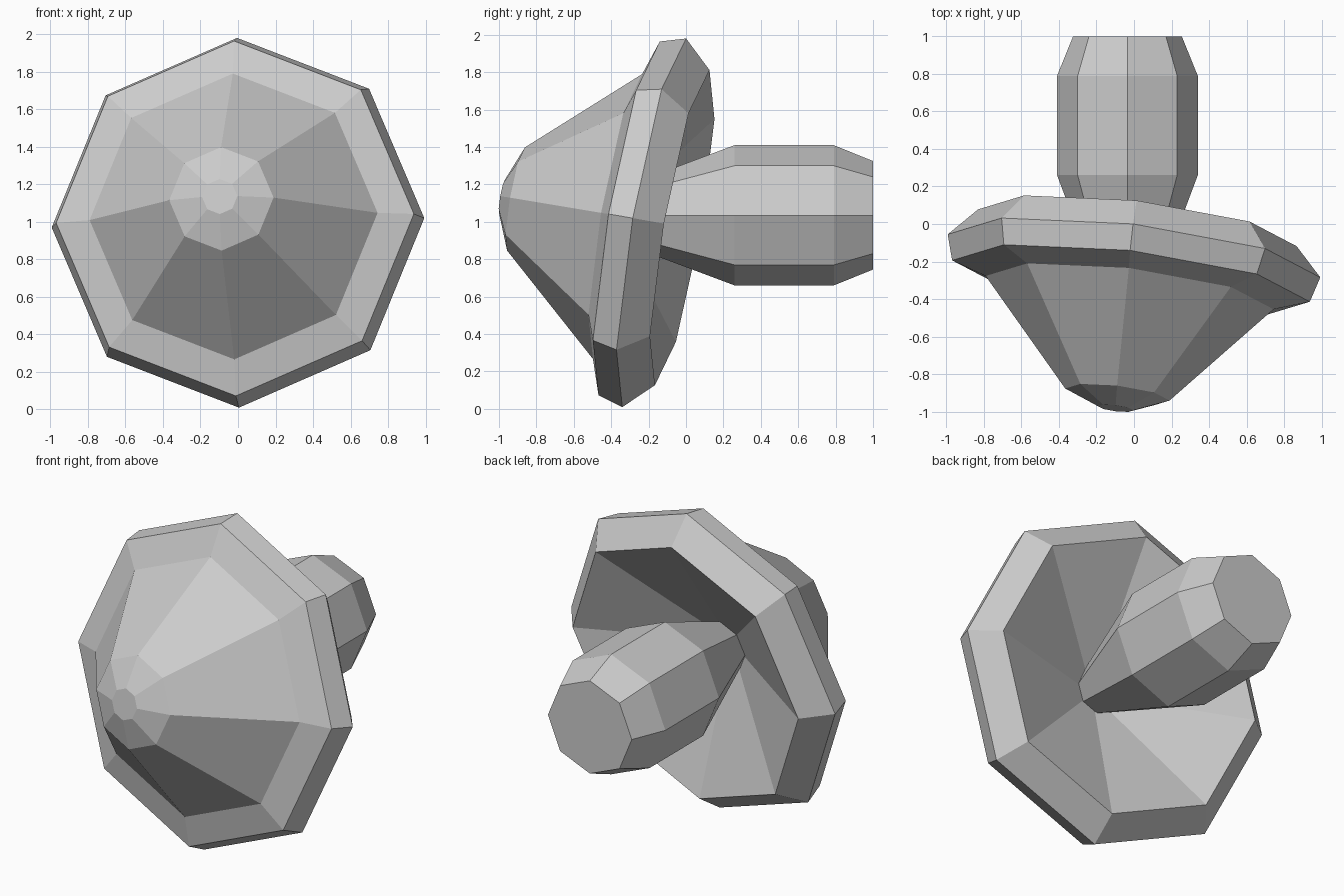
import bpy
import bmesh
import math
from mathutils import Matrix, Vector

SIDES = 8

cube = bpy.data.objects.get("Cube")
if cube:
    bpy.data.objects.remove(cube, do_unlink=True)

# Single grey material
grey = bpy.data.materials.new("light_grey")
grey.use_nodes = True
colour = (0.6, 0.6, 0.6, 1)
grey.diffuse_color = colour
grey.node_tree.nodes["Principled BSDF"].inputs["Base Color"].default_value = colour


def turned_part(name, profile, centre, right, forward):
    """Faceted solid turned about the forward axis; profile is (radius, distance)."""
    axis = Vector(forward).normalized()
    side = Vector(right)
    side = (side - axis * side.dot(axis)).normalized()
    up = axis.cross(side)
    place = Matrix((side, up, axis)).transposed().to_4x4()
    place.translation = Vector(centre)

    bm = bmesh.new()
    rings = []
    for radius, distance in profile:
        count = SIDES if radius > 0 else 1
        ring = []
        for i in range(count):
            a = math.tau * i / SIDES
            ring.append(bm.verts.new(
                place @ Vector((radius * math.cos(a), radius * math.sin(a), distance))))
        rings.append(ring)
    for a, b in zip(rings, rings[1:]):
        for i in range(SIDES):
            j = (i + 1) % SIDES
            if len(a) == 1:
                bm.faces.new((a[0], b[i], b[j]))
            else:
                bm.faces.new((a[i], a[j], b[j], b[i]))
    for ring in (rings[0], rings[-1]):
        if len(ring) > 1:
            bm.faces.new(ring)
    bmesh.ops.recalc_face_normals(bm, faces=bm.faces)
    mesh = bpy.data.meshes.new(name)
    bm.to_mesh(mesh)
    bm.free()
    mesh.materials.append(grey)
    obj = bpy.data.objects.new(name, mesh)
    bpy.context.collection.objects.link(obj)
    return obj


# Tilted head: hollow back, bevelled rim, cone and blunt nose
turned_part(
    "head",
    [(0, 0.24), (0.855, -0.153), (1.0, 0), (0.96, 0.137),
     (0.773, 0.2), (0.28, 0.755), (0.095, 0.83)],
    centre=(0, -0.17, 0.995),
    right=(0.993, -0.115, 0.025),
    forward=(-0.1175, -0.98, 0.169))

# Straight stem, tapered into the hollow and chamfered at its free end
turned_part(
    "stem",
    [(0.29, -1.0), (0.375, -0.79), (0.375, -0.26), (0.12, 0.42)],
    centre=(-0.035, 0, 1.035),
    right=(1, 0, 0),
    forward=(0, -1, 0))
